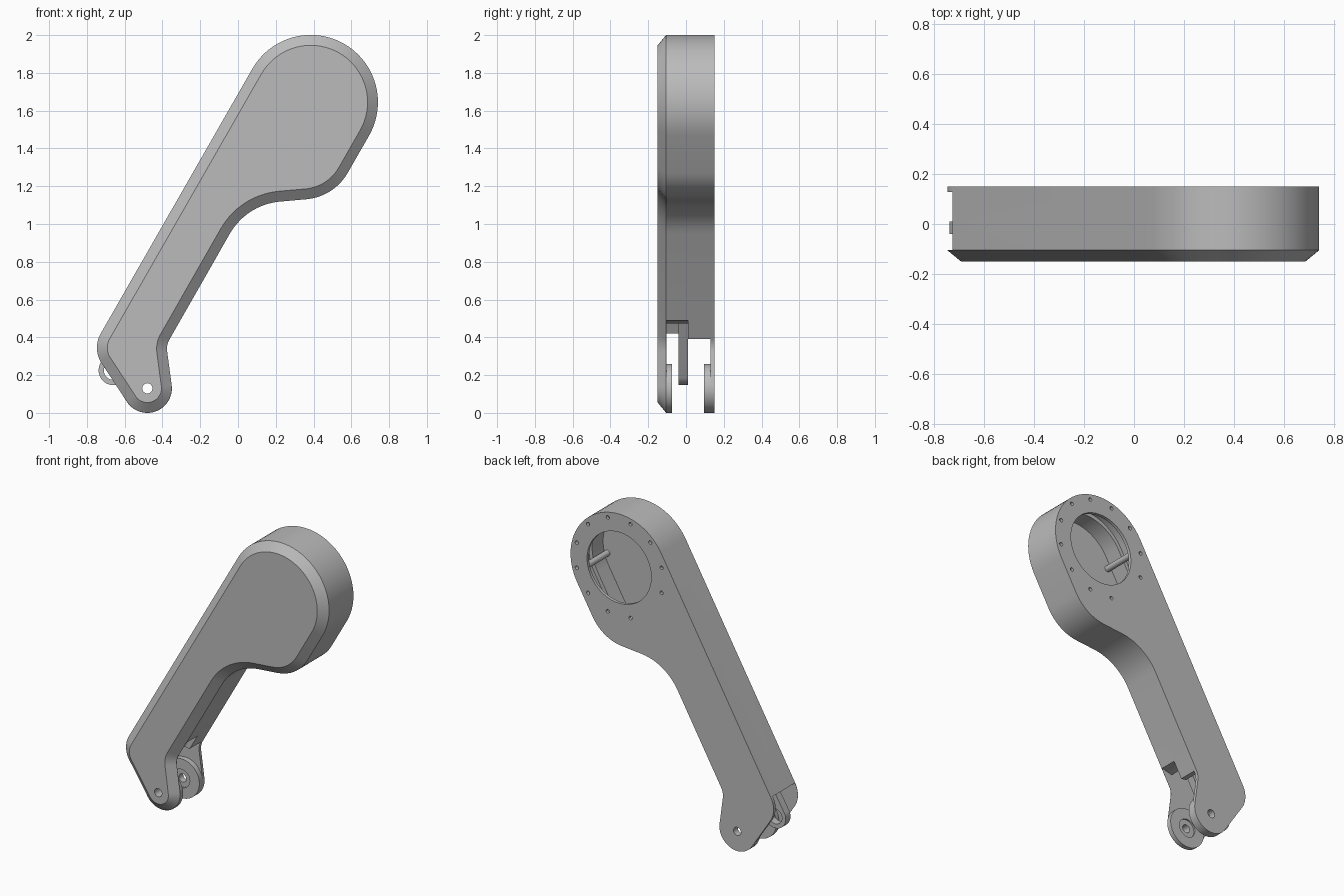
import bpy, bmesh, math

cube = bpy.data.objects.get("Cube")
if cube:
    bpy.data.objects.remove(cube, do_unlink=True)

grey = bpy.data.materials.new("plain_grey")
grey.use_nodes = True
grey.diffuse_color = (0.5, 0.5, 0.5, 1)
grey.node_tree.nodes["Principled BSDF"].inputs["Base Color"].default_value = (0.5, 0.5, 0.5, 1)

# Outline arcs, counterclockwise: centre x, centre z, radius, start and end angle
BODY = [
    (0.385, 1.645, 0.356, -30, 150),   # head
    (-0.597, 0.345, 0.15, 150, 209),   # heel
    (-0.48, 0.13, 0.13, 209, 368),     # ankle
    (-0.276, 0.339, 0.10, 188, 150),   # concave above ankle
    (0.252, 0.78, 0.34, 150, 96),      # concave below head
    (0.338, 1.41, 0.28, -84, -30),     # lower head corner
]
EYE = (-0.66, 0.225)
ANKLE = (-0.48, 0.13)
HEAD = (0.385, 1.645)


def outline(arcs, inset):
    """Points of the arcs joined by straight lines, moved inward by inset."""
    pts = []
    for cx, cz, r, a0, a1 in arcs:
        r += -inset if a1 > a0 else inset
        n = max(2, round(abs(a1 - a0) / 5))
        for i in range(n + (abs(a1 - a0) < 360)):
            a = math.radians(a0 + (a1 - a0) * i / n)
            pts.append((cx + r * math.cos(a), cz + r * math.sin(a)))
    return pts


def loft(name, rings):
    """Solid through a list of (y, points) rings, capped at both ends."""
    bm = bmesh.new()
    loops = [[bm.verts.new((x, y, z)) for x, z in pts] for y, pts in rings]
    for a, b in zip(loops, loops[1:]):
        n = len(a)
        for i in range(n):
            j = (i + 1) % n
            bm.faces.new((a[i], a[j], b[j], b[i]))
    bm.faces.new(loops[0])
    bm.faces.new(loops[-1])
    bmesh.ops.recalc_face_normals(bm, faces=bm.faces)
    mesh = bpy.data.meshes.new(name)
    bm.to_mesh(mesh)
    bm.free()
    mesh.materials.append(grey)
    ob = bpy.data.objects.new(name, mesh)
    bpy.context.collection.objects.link(ob)
    return ob


def shape(name, arcs, sections):
    return loft(name, [(y, outline(arcs, inset)) for y, inset in sections])


def disc(name, centre, r, y0, y1):
    return shape(name, [(*centre, r, 0, 360)], [(y0, 0), (y1, 0)])


def cut(ob, cutter):
    cutter.hide_render = True
    mod = ob.modifiers.new("cut", "BOOLEAN")
    mod.operation = "DIFFERENCE"
    mod.solver = "EXACT"
    mod.object = cutter
    bpy.context.view_layer.objects.active = ob
    bpy.ops.object.modifier_apply(modifier=mod.name)
    bpy.data.objects.remove(cutter, do_unlink=True)


# Hollow shells: inner floor, inner wall, rim, outer wall, outer face
front_shell = shape("front_shell", BODY, [
    (-0.105, 0.06), (0.01, 0.06), (0.01, 0), (-0.105, 0), (-0.15, 0.055)])
back_shell = shape("back_shell", BODY, [
    (0.13, 0.035), (0.01, 0.035), (0.01, 0), (0.15, 0)])

# Open the side walls around the ankle, leaving two fork plates
for shell, y0, y1, z_right in ((front_shell, -0.104, 0.05, 0.49),
                               (back_shell, -0.05, 0.129, 0.385)):
    area = [(-0.9, -0.2), (-0.1, -0.2), (-0.1, z_right), (-0.32, z_right),
            (-0.6, 0.42), (-0.9, 0.42)]
    cut(shell, loft("opening", [(y0, area), (y1, area)]))

# Ankle bosses with a counterbore, and the pin hole through the fork
front_boss = disc("front_ankle_boss", ANKLE, 0.13, -0.106, -0.075)
back_boss = disc("back_ankle_boss", ANKLE, 0.13, 0.095, 0.131)
cut(front_boss, disc("bore", ANKLE, 0.06, -0.085, 0))
cut(back_boss, disc("bore", ANKLE, 0.06, 0, 0.105))
for part in (front_shell, back_shell, front_boss, back_boss):
    cut(part, disc("pin_hole", ANKLE, 0.027, -0.3, 0.3))

# Round opening and ring of bolt holes in the back of the head
cut(back_shell, disc("head_opening", HEAD, 0.235, 0.1, 0.2))


def on_ring(deg, r):
    a = math.radians(deg)
    return HEAD[0] + r * math.cos(a), HEAD[1] + r * math.sin(a)


for k in range(12):
    if k != 7:
        cut(back_shell, disc("bolt_hole", on_ring(15 + 30 * k, 0.322), 0.012, 0.115, 0.2))

# Pegs inside the head
pegs = [disc("head_peg", on_ring(a, 0.275), 0.02, -0.106, 0.131) for a in (-15, 165)]

# Push rod running inside the arm, with an eye at the heel
rod = shape("push_rod", [(*EYE, 0.078, 150, 330), (0.0, 1.39, 0.05, -30, 150)],
            [(-0.04, 0), (0.01, 0)])
cut(rod, disc("eye_hole", EYE, 0.05, -0.2, 0.2))

# Smooth the curved walls and keep the edges sharp
bpy.ops.object.select_all(action="DESELECT")
for ob in (front_shell, back_shell, front_boss, back_boss, rod, *pegs):
    ob.select_set(True)
    bpy.context.view_layer.objects.active = ob
bpy.ops.object.shade_smooth_by_angle(angle=math.radians(30))
